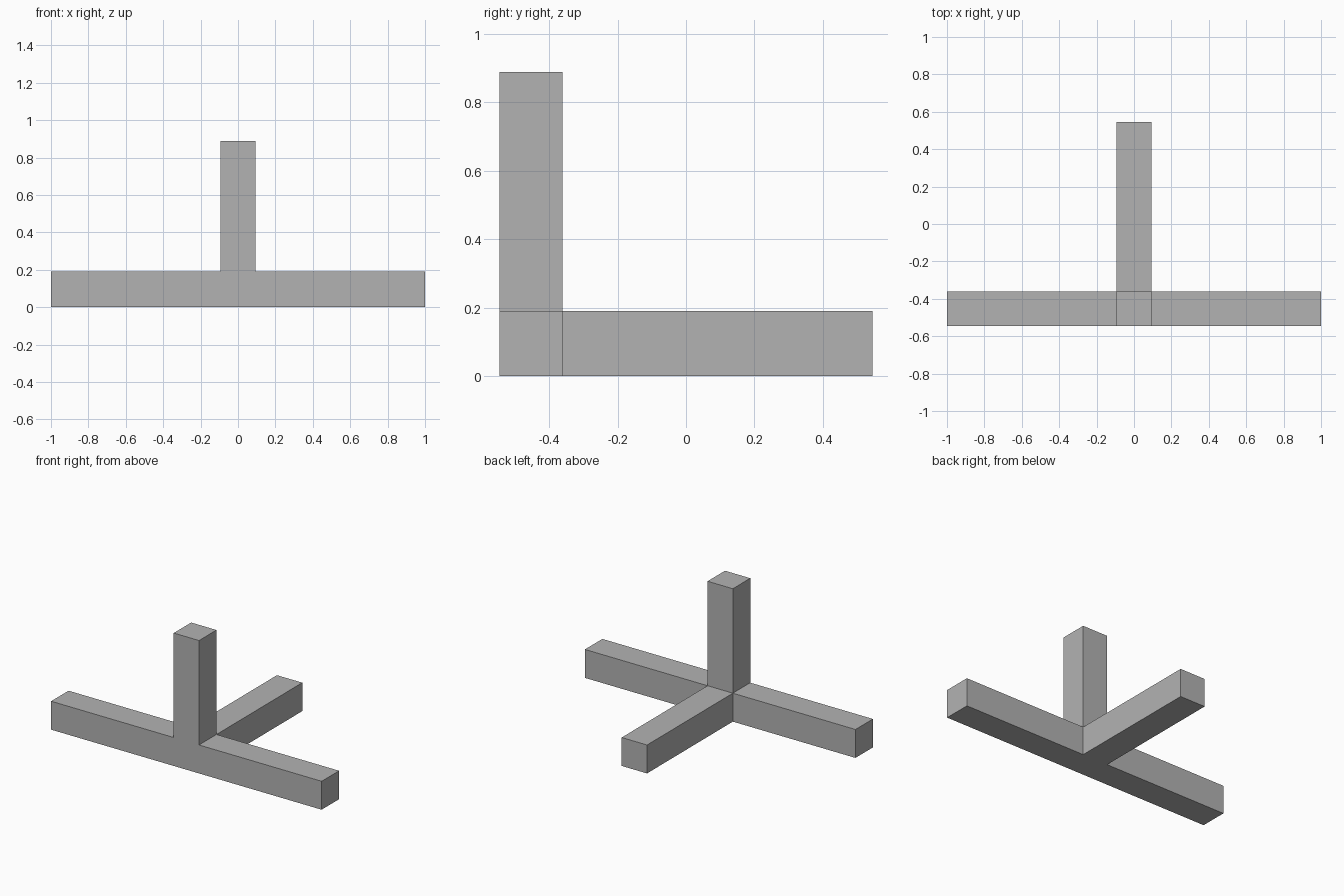
import bpy
import bmesh
from mathutils import Vector

cube = bpy.data.objects.get("Cube")
if cube:
    bpy.data.objects.remove(cube, do_unlink=True)

# Plain grey finish
GREY = (0.45, 0.45, 0.45, 1)
mat = bpy.data.materials.new("plain grey")
mat.use_nodes = True
mat.diffuse_color = GREY
mat.node_tree.nodes["Principled BSDF"].inputs["Base Color"].default_value = GREY

# Central joint block
WIDTH, DEPTH, HEIGHT = 0.187, 0.184, 0.19
FRONT = -0.545
bm = bmesh.new()
bmesh.ops.create_cube(bm, size=1)
bmesh.ops.scale(bm, vec=(WIDTH, DEPTH, HEIGHT), verts=bm.verts)
bmesh.ops.translate(bm, vec=(0, FRONT + DEPTH / 2, HEIGHT / 2), verts=bm.verts)


def extrude_arm(direction, length):
    """Pull the joint face that points along direction out into a square arm."""
    direction = Vector(direction)
    bm.normal_update()
    face = max(bm.faces, key=lambda f: f.normal.dot(direction))
    result = bmesh.ops.extrude_face_region(bm, geom=[face])
    bmesh.ops.delete(bm, geom=[face], context='FACES_ONLY')
    verts = [g for g in result["geom"] if isinstance(g, bmesh.types.BMVert)]
    bmesh.ops.translate(bm, vec=direction * length, verts=verts)


# Joint faces are picked before any arm shares their direction
extrude_arm((1, 0, 0), 1 - WIDTH / 2)
extrude_arm((-1, 0, 0), 1 - WIDTH / 2)


def joint_face_arm(direction, length):
    """Extrude only the middle face, between the two side arms."""
    direction = Vector(direction)
    bm.normal_update()
    face = min((f for f in bm.faces if f.normal.dot(direction) > 0.9),
               key=lambda f: abs(f.calc_center_median().x))
    result = bmesh.ops.extrude_face_region(bm, geom=[face])
    bmesh.ops.delete(bm, geom=[face], context='FACES_ONLY')
    verts = [g for g in result["geom"] if isinstance(g, bmesh.types.BMVert)]
    bmesh.ops.translate(bm, vec=direction * length, verts=verts)


# Upright post and rear arm
joint_face_arm((0, 0, 1), 0.888 - HEIGHT)
joint_face_arm((0, 1, 0), 0.545 - FRONT - DEPTH)

# Merge coplanar faces and finish
bmesh.ops.dissolve_limit(bm, angle_limit=0.01, verts=bm.verts, edges=bm.edges)
bmesh.ops.recalc_face_normals(bm, faces=bm.faces)
mesh = bpy.data.meshes.new("four_arm_frame")
bm.to_mesh(mesh)
bm.free()
mesh.materials.append(mat)
bpy.context.collection.objects.link(bpy.data.objects.new("four_arm_frame", mesh))
